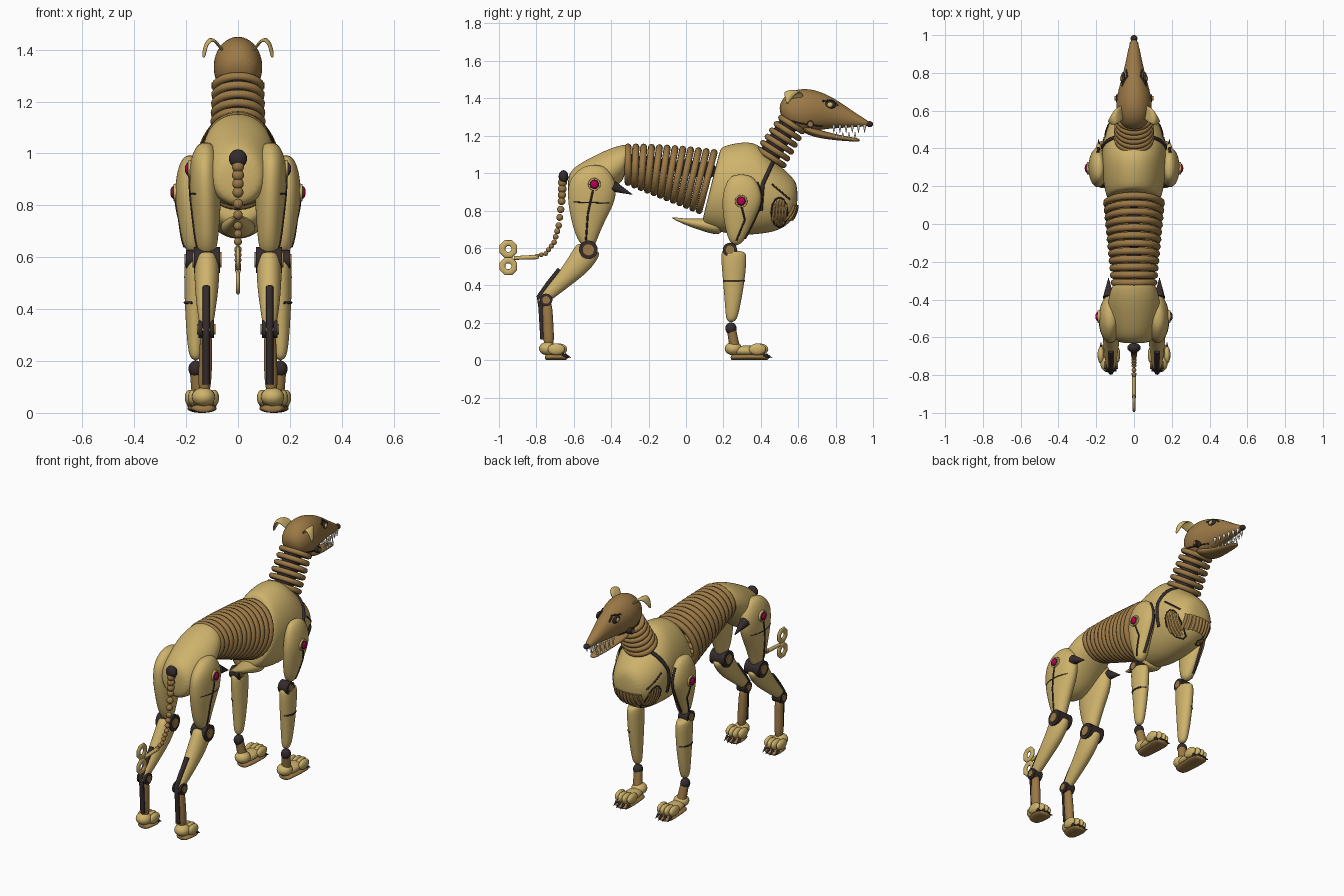
import bpy, bmesh, math
from mathutils import Vector

if "Cube" in bpy.data.objects:
    bpy.data.objects.remove(bpy.data.objects["Cube"])


def material(name, r, g, b):
    m = bpy.data.materials.new(name)
    m.use_nodes = True
    m.diffuse_color = (r, g, b, 1)
    m.node_tree.nodes["Principled BSDF"].inputs["Base Color"].default_value = (r, g, b, 1)
    return m


GOLD = material("pale gold", 0.62, 0.45, 0.15)
BRONZE = material("bronze", 0.33, 0.19, 0.06)
DARK = material("dark iron", 0.035, 0.024, 0.025)
RED = material("ruby", 0.45, 0.0, 0.08)
IVORY = material("ivory", 0.8, 0.76, 0.62)


def finish(name, mesh, *mats):
    ob = bpy.data.objects.new(name, mesh)
    bpy.context.collection.objects.link(ob)
    mesh.materials.clear()
    for m in mats:
        mesh.materials.append(m)
    mesh.shade_smooth()
    return ob


def loft(name, stations, mat, s=1, strip=0, sub=2):
    """Skin of oval rings; station = y,z of one edge, y,z of other edge, half width, centre x."""
    n = 20
    bm = bmesh.new()
    rings = []
    for y1, z1, y2, z2, w, *x in stations:
        c = Vector((s * (x[0] if x else 0), (y1 + y2) / 2, (z1 + z2) / 2))
        u = Vector((0, (y1 - y2) / 2, (z1 - z2) / 2))
        angles = [math.tau * i / n for i in range(n)]
        rings.append([bm.verts.new(c + u * math.cos(a) + Vector((w * math.sin(a), 0, 0))) for a in angles])
    for a, b in zip(rings, rings[1:]):
        for i in range(n):
            j = (i + 1) % n
            f = bm.faces.new((a[i], a[j], b[j], b[i]))
            f.material_index = int(abs(math.sin(math.tau * (i + 0.5) / n)) < strip)
    bm.faces.new(rings[0])
    bm.faces.new(rings[-1])
    bmesh.ops.recalc_face_normals(bm, faces=bm.faces)
    mesh = bpy.data.meshes.new(name)
    bm.to_mesh(mesh)
    bm.free()
    ob = finish(name, mesh, mat, DARK)
    ob.modifiers.new("smooth", "SUBSURF").levels = sub
    ob.modifiers["smooth"].render_levels = sub
    return ob


def tube(name, pts, r, mat, cyclic=False):
    cu = bpy.data.curves.new(name, "CURVE")
    cu.dimensions = "3D"
    cu.bevel_depth, cu.bevel_resolution, cu.use_fill_caps = r, 2, True
    sp = cu.splines.new("POLY")
    sp.points.add(len(pts) - 1)
    for p, q in zip(sp.points, pts):
        p.co = (*q, 1)
    sp.use_cyclic_u = cyclic
    tmp = bpy.data.objects.new("tmp", cu)
    bpy.context.collection.objects.link(tmp)
    mesh = bpy.data.meshes.new_from_object(tmp.evaluated_get(bpy.context.evaluated_depsgraph_get()))
    bpy.data.objects.remove(tmp)
    return finish(name, mesh, mat)


def hoop(name, t, b, w, r, mat, n=36):
    """Oval ring between edge points t and b (y, z), half width w."""
    t, b = Vector((0, *t)), Vector((0, *b))
    angles = [math.tau * i / n for i in range(n)]
    return tube(name, [(t + b) / 2 + (t - b) / 2 * math.cos(a) + Vector((w * math.sin(a), 0, 0))
                       for a in angles], r, mat, True)


def ball(name, loc, size, mat):
    bm = bmesh.new()
    bmesh.ops.create_uvsphere(bm, u_segments=20, v_segments=12, radius=1)
    for v in bm.verts:
        v.co = Vector(a * b for a, b in zip(v.co, size)) + Vector(loc)
    mesh = bpy.data.meshes.new(name)
    bm.to_mesh(mesh)
    bm.free()
    return finish(name, mesh, mat)


def cone(name, base, tip, r1, r2, mat):
    base, d = Vector(base), Vector(tip) - Vector(base)
    bm = bmesh.new()
    bmesh.ops.create_cone(bm, cap_ends=True, segments=20, radius1=r1, radius2=r2, depth=d.length)
    q = d.to_track_quat("Z", "Y")
    for v in bm.verts:
        v.co = q @ v.co + base + d / 2
    mesh = bpy.data.meshes.new(name)
    bm.to_mesh(mesh)
    bm.free()
    ob = finish(name, mesh, mat)
    mesh.set_sharp_from_angle(angle=0.7)
    return ob


def snap(target, p, d):
    """Drop a point onto a part along direction d."""
    bpy.context.view_layer.update()
    ev = target.evaluated_get(bpy.context.evaluated_depsgraph_get())
    hit, loc, *_ = ev.ray_cast(Vector(p) - 3 * Vector(d), Vector(d))
    return loc if hit else None


def seam(name, target, pts, d, mat=DARK, r=0.005, cyclic=False):
    dense = []
    for a, b in zip(pts, pts[1:]):
        dense += [Vector(a).lerp(Vector(b), k / 6) for k in range(6)]
    dense = [snap(target, p, d) for p in dense + [Vector(pts[-1])]]
    dense = [p for p in dense if p]
    if len(dense) > 1:
        tube(name, dense, r, mat, cyclic)


# Trunk shells
chest = loft("chest", [
    (0.18, 1.12, 0.09, 0.76, 0.12), (0.19, 1.145, 0.08, 0.71, 0.15), (0.28, 1.168, 0.25, 0.662, 0.172),
    (0.38, 1.172, 0.4, 0.67, 0.172), (0.46, 1.08, 0.5, 0.69, 0.16), (0.56, 0.99, 0.565, 0.74, 0.12),
    (0.6, 0.94, 0.595, 0.8, 0.06)], GOLD)
pelvis = loft("pelvis", [
    (-0.635, 0.97, -0.63, 0.83, 0.07), (-0.61, 1.03, -0.61, 0.79, 0.11), (-0.5, 1.09, -0.5, 0.8, 0.138),
    (-0.4, 1.138, -0.42, 0.88, 0.142), (-0.31, 1.16, -0.35, 0.95, 0.12), (-0.3, 1.14, -0.33, 0.97, 0.1)], GOLD)
loft("sternum_keel", [(0.2, 0.76, 0.2, 0.66, 0.08), (0.1, 0.76, 0.1, 0.685, 0.06),
                      (0.0, 0.755, 0.0, 0.72, 0.03), (-0.08, 0.767, -0.08, 0.76, 0.005)], GOLD)

# Ribs, spine and neck
for i in range(12):
    k = i / 11
    hoop("rib", (-0.31 + 0.46 * k, 1.14 - 0.03 * k * k), (-0.31 + 0.38 * k, 0.95 - 0.15 * k),
         0.105 + 0.04 * k, 0.019, BRONZE)
for i in range(8):
    y = -0.3 + 0.07 * i
    ball("spine_bead", (0, y, 1.06 - 0.05 * (i / 7)), (0.04, 0.04, 0.045), DARK)
cone("neck_core", (0, 0.4, 1.02), (0, 0.57, 1.3), 0.06, 0.05, DARK)
for i in range(6):
    k = i / 5
    c, h = (0.455 + 0.11 * k, 1.085 + 0.175 * k), 0.08 - 0.012 * k
    hoop("neck_ring", (c[0] - 0.84 * h, c[1] + 0.54 * h), (c[0] + 0.84 * h, c[1] - 0.54 * h),
         0.092 - 0.006 * k, 0.016, BRONZE)

# Head
head = loft("head", [
    (0.492, 1.35, 0.515, 1.29, 0.04), (0.525, 1.42, 0.55, 1.235, 0.082), (0.6, 1.455, 0.62, 1.21, 0.098),
    (0.68, 1.45, 0.68, 1.22, 0.092), (0.76, 1.42, 0.74, 1.235, 0.072), (0.84, 1.37, 0.82, 1.24, 0.05),
    (0.92, 1.312, 0.92, 1.248, 0.032), (0.985, 1.275, 0.98, 1.248, 0.016)], BRONZE)
loft("lower_jaw", [(0.6, 1.28, 0.62, 1.215, 0.075), (0.7, 1.235, 0.7, 1.188, 0.062),
                   (0.8, 1.208, 0.8, 1.175, 0.042), (0.9, 1.19, 0.9, 1.168, 0.026),
                   (0.93, 1.183, 0.93, 1.168, 0.015)], BRONZE)
ball("nose", (0, 0.982, 1.262), (0.018, 0.018, 0.016), DARK)

# Tail: mount, beads and winding key
ball("tail_mount", (0, -0.655, 0.98), (0.035, 0.026, 0.036), DARK)
path = [Vector((0, *p)) for p in [(-0.66, 0.95), (-0.665, 0.85), (-0.68, 0.72), (-0.705, 0.63),
                                  (-0.75, 0.57), (-0.82, 0.55)]]
for a, b in zip(path, path[1:]):
    for k in (0, 0.34, 0.67):
        p = a.lerp(b, k)
        r = 0.024 - 0.012 * (0.95 - p.z) / 0.4
        ball("tail_bead", p, (r, r, r), BRONZE)
cone("key_shaft", (0, -0.79, 0.552), (0, -0.92, 0.546), 0.012, 0.01, GOLD)
for z in (0.595, 0.502):
    pts = [(0, -0.95 + 0.034 * math.cos(i * math.tau / 8 + 0.39), z + 0.034 * math.sin(i * math.tau / 8 + 0.39))
           for i in range(8)]
    tube("key_loop", pts, 0.017, GOLD, True).scale.x = 0.5


def gem(target, side, s, y, z):
    p = snap(target, (0, y, z), (-s, 0, 0))
    for part, r, d0, d1, m in (("rim", 0.036, -0.02, 0.008, GOLD), ("ring", 0.027, 0, 0.011, DARK)):
        cone(side + "_gem_" + part, p + Vector((s * d0, 0, 0)), p + Vector((s * d1, 0, 0)), r, r * 0.9, m)
    ball(side + "_gem", p + Vector((s * 0.01, 0, 0)), (0.01, 0.022, 0.022), RED)


def joint(name, s, x, y, z, r, w):
    cone(name, (s * (x - w), y, z), (s * (x + w), y, z), r, r, DARK)
    cone(name + "_cap", (s * (x - w - 0.006), y, z), (s * (x + w + 0.006), y, z), r * 0.6, r * 0.6, BRONZE)


def paw(name, s, x, heel, toe):
    loft(name + "_sole", [(heel + 0.03, 0.028, heel + 0.03, 0, 0.03, x), (heel + 0.05, 0.035, heel + 0.05, 0, 0.045, x),
                          (toe - 0.04, 0.035, toe - 0.04, 0, 0.055, x), (toe, 0.025, toe, 0, 0.04, x)], BRONZE, s)
    ball(name + "_heel", (s * x, heel + 0.045, 0.062), (0.045, 0.046, 0.036), GOLD)
    ball(name + "_instep", (s * x, (heel + toe) / 2, 0.05), (0.045, (toe - heel) / 2.6, 0.028), GOLD)
    for i in (-1.5, -0.5, 0.5, 1.5):
        tx, ty = s * x + i * 0.028, toe - 0.012 * abs(i)
        ball(name + "_toe", (tx, ty - 0.045, 0.058), (0.018, 0.046, 0.031), GOLD)
        cone(name + "_claw", (tx, ty - 0.012, 0.03), (tx, ty + 0.022, 0.012), 0.009, 0.001, DARK)


for side, s in (("left", 1), ("right", -1)):
    inward = (-s, 0, 0)

    # Ear, eye, cheek and teeth
    bm = bmesh.new()
    rows = [(0.05, 0.6, 1.39, 0.035), (0.085, 0.58, 1.442, 0.046), (0.115, 0.565, 1.455, 0.044),
            (0.137, 0.55, 1.425, 0.028), (0.145, 0.54, 1.372, 0.004)]
    strip = [[bm.verts.new((s * (x - 0.012 * abs(k)), y + k * w, z - 0.012 * abs(k))) for k in (-1, 0, 1)]
             for x, y, z, w in rows]
    for a, b in zip(strip, strip[1:]):
        for k in (0, 1):
            bm.faces.new((a[k], a[k + 1], b[k + 1], b[k]))
    bmesh.ops.recalc_face_normals(bm, faces=bm.faces)
    mesh = bpy.data.meshes.new(side + "_ear")
    bm.to_mesh(mesh)
    bm.free()
    ear = finish(side + "_ear", mesh, GOLD)
    ear.modifiers.new("thick", "SOLIDIFY").thickness = 0.012
    ear.modifiers.new("smooth", "SUBSURF").levels = 2
    eye = snap(head, (0, 0.77, 1.365), inward)
    ball(side + "_eye_socket", eye, (0.012, 0.034, 0.021), DARK)
    ball(side + "_eye", eye + Vector((s * 0.007, 0, 0)), (0.01, 0.016, 0.014), GOLD)
    seam(side + "_brow", head, [(0, 0.73, 1.385), (0, 0.78, 1.39), (0, 0.815, 1.36)], inward)
    seam(side + "_cheek_line", head, [(0, 0.56, 1.28), (0, 0.62, 1.265), (0, 0.73, 1.25)], inward, r=0.004)
    joint(side + "_jaw_hinge", s, 0.082, 0.665, 1.262, 0.02, 0.014)
    for i in range(6):
        y = 0.79 + 0.033 * i
        x = s * (0.05 - 0.035 * i / 5)
        cone(side + "_upper_tooth", (x, y, 1.256), (x, y, 1.215), 0.009, 0.001, IVORY)
        if i < 4:
            cone(side + "_lower_tooth", (x * 0.7, y + 0.015, 1.19), (x * 0.7, y + 0.015, 1.22), 0.007, 0.001, IVORY)

    # Chest seams and grilles
    seam(side + "_collar_seam", chest, [(0, 0.465, 1.06), (0, 0.41, 0.94), (0, 0.4, 0.8)], inward, r=0.011)
    seam(side + "_breast_seam", chest, [(0, 0.46, 0.94), (0, 0.555, 0.86)], inward)
    for i in range(5):
        y = 0.463 + 0.016 * i
        h = 0.07 * math.sqrt(1 - ((i - 2) / 2.6) ** 2)
        seam(side + "_grille_bar", chest, [(0, y, 0.79 - h), (0, y + 0.01, 0.79 + h)], inward, BRONZE, 0.007)
    oval = [(0, 0.5 + 0.044 * math.cos(a * math.tau / 12), 0.79 + 0.08 * math.sin(a * math.tau / 12)) for a in range(13)]
    seam(side + "_grille_rim", chest, oval, inward, r=0.004)
    for i in range(4):
        x = s * (0.012 + 0.024 * i)
        seam(side + "_breast_bar", chest, [(x, 0, 0.75), (x, 0, 0.83)], (0, -1, 0), BRONZE, 0.01)

    # Front leg
    arm = loft(side + "_shoulder", [
        (0.25, 0.995, 0.34, 0.995, 0.02, 0.185), (0.213, 0.95, 0.388, 0.95, 0.042, 0.19),
        (0.193, 0.88, 0.41, 0.87, 0.05, 0.193), (0.193, 0.81, 0.395, 0.81, 0.052, 0.19),
        (0.205, 0.72, 0.35, 0.72, 0.045, 0.182), (0.235, 0.61, 0.30, 0.61, 0.033, 0.173)], GOLD, s)
    seam(side + "_shoulder_seam", arm, [(0, 0.295, 0.83), (0, 0.315, 0.75), (0, 0.27, 0.64)], inward)
    seam(side + "_shoulder_front_seam", arm, [(s * 0.19, 0, 0.95), (s * 0.185, 0, 0.65)], (0, -1, 0), r=0.008)
    gem(arm, side + "_shoulder", s, 0.295, 0.85)
    joint(side + "_elbow", s, 0.168, 0.235, 0.59, 0.038, 0.032)
    fore = loft(side + "_forearm", [
        (0.2, 0.6, 0.31, 0.58, 0.03, 0.168), (0.183, 0.57, 0.328, 0.57, 0.042, 0.168),
        (0.198, 0.42, 0.315, 0.42, 0.04, 0.166), (0.21, 0.27, 0.287, 0.27, 0.032, 0.165),
        (0.215, 0.2, 0.268, 0.2, 0.022, 0.163)], GOLD, s)
    seam(side + "_forearm_band", fore, [(0, 0.2, 0.425), (0, 0.312, 0.425)], inward)
    ball(side + "_wrist", (s * 0.163, 0.24, 0.17), (0.028, 0.03, 0.032), DARK)
    cone(side + "_pastern", (s * 0.163, 0.24, 0.18), (s * 0.15, 0.262, 0.06), 0.024, 0.028, BRONZE)
    paw(side + "_front_paw", s, 0.145, 0.208, 0.445)

    # Hind leg
    thigh = loft(side + "_thigh", [
        (-0.54, 1.045, -0.44, 1.045, 0.025, 0.125), (-0.595, 1.0, -0.4, 1.0, 0.05, 0.127),
        (-0.632, 0.95, -0.37, 0.94, 0.06, 0.128), (-0.635, 0.85, -0.375, 0.85, 0.062, 0.125),
        (-0.615, 0.75, -0.425, 0.76, 0.053, 0.122), (-0.59, 0.66, -0.47, 0.66, 0.044, 0.12),
        (-0.55, 0.6, -0.49, 0.6, 0.03, 0.12)], GOLD, s, strip=0.65)
    seam(side + "_thigh_seam", thigh, [(0, -0.495, 0.92), (0, -0.525, 0.78), (0, -0.535, 0.64)], inward)
    seam(side + "_thigh_band", thigh, [(0, -0.6, 0.845), (0, -0.41, 0.84)], inward, r=0.003)
    gem(thigh, side + "_hip", s, -0.49, 0.94)
    cone(side + "_flank_spike", (s * 0.135, -0.39, 0.93), (s * 0.135, -0.285, 0.885), 0.03, 0.001, DARK)
    joint(side + "_knee", s, 0.12, -0.522, 0.59, 0.05, 0.05)
    loft(side + "_shank", [
        (-0.57, 0.63, -0.48, 0.585, 0.035, 0.12), (-0.595, 0.61, -0.45, 0.57, 0.05, 0.12),
        (-0.645, 0.52, -0.515, 0.475, 0.048, 0.12), (-0.715, 0.43, -0.63, 0.39, 0.038, 0.122),
        (-0.79, 0.335, -0.72, 0.32, 0.025, 0.122), (-0.8, 0.31, -0.75, 0.31, 0.018, 0.122)], GOLD, s)
    joint(side + "_hock", s, 0.122, -0.748, 0.322, 0.034, 0.03)
    loft(side + "_metatarsal", [(-0.775, 0.33, -0.715, 0.33, 0.024, 0.122), (-0.765, 0.2, -0.71, 0.2, 0.026, 0.125),
                                (-0.765, 0.06, -0.7, 0.06, 0.026, 0.13)], BRONZE, s)
    tube(side + "_tendon", [(s * 0.122, *p) for p in [(-0.675, 0.485), (-0.735, 0.41), (-0.785, 0.34),
                                                      (-0.775, 0.28), (-0.765, 0.11)]], 0.014, DARK)
    paw(side + "_hind_paw", s, 0.133, -0.785, -0.63)
